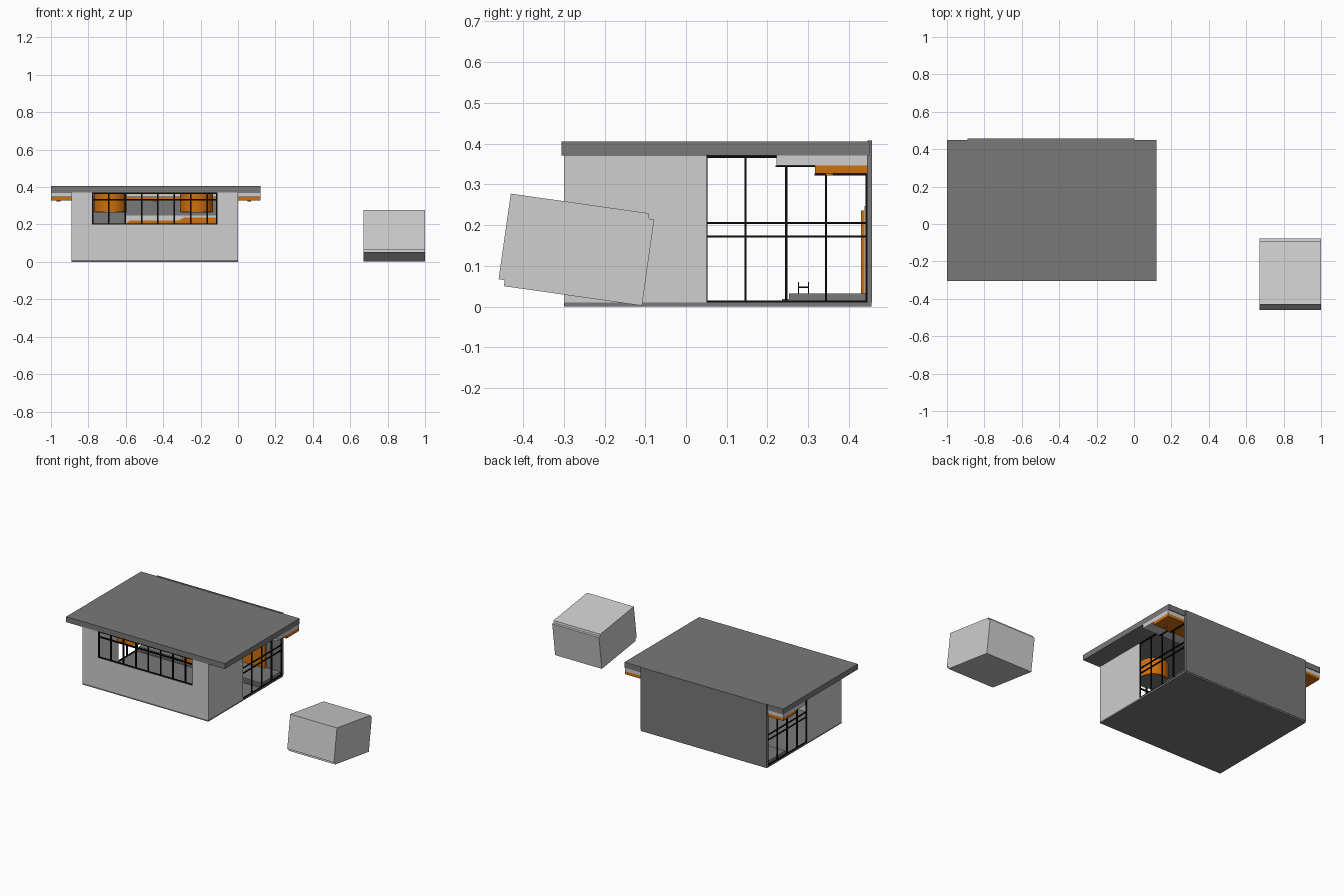
import bpy, bmesh, math

if "Cube" in bpy.data.objects:
    bpy.data.objects.remove(bpy.data.objects["Cube"])


def mat(name, rgb):
    m = bpy.data.materials.new(name)
    m.diffuse_color = (*rgb, 1)
    m.use_nodes = True
    m.node_tree.nodes["Principled BSDF"].inputs["Base Color"].default_value = m.diffuse_color
    return m


LIGHT = mat("light_grey", (0.62, 0.62, 0.62))
DARK = mat("dark_grey", (0.19, 0.19, 0.19))
ORANGE = mat("orange", (0.62, 0.16, 0.004))
BLACK = mat("black", (0.004, 0.004, 0.004))


def finish(name, bm, m):
    bmesh.ops.recalc_face_normals(bm, faces=bm.faces)
    me = bpy.data.meshes.new(name)
    bm.to_mesh(me)
    bm.free()
    me.materials.append(m)
    ob = bpy.data.objects.new(name, me)
    bpy.context.collection.objects.link(ob)
    return ob


def add_box(bm, x0, x1, y0, y1, z0, z1):
    vs = bmesh.ops.create_cube(bm, size=1)["verts"]
    for v in vs:
        v.co = (x0 + (v.co.x + .5) * (x1 - x0), y0 + (v.co.y + .5) * (y1 - y0),
                z0 + (v.co.z + .5) * (z1 - z0))


def boxes(name, m, *dims):
    bm = bmesh.new()
    for d in dims:
        add_box(bm, *d)
    return finish(name, bm, m)


def prism(name, m, ring, offset):
    bm = bmesh.new()
    f = bm.faces.new([bm.verts.new(p) for p in ring])
    ext = bmesh.ops.extrude_face_region(bm, geom=[f])["geom"]
    bmesh.ops.translate(bm, vec=offset, verts=[g for g in ext if isinstance(g, bmesh.types.BMVert)])
    if not f.is_valid or len(bm.faces) < len(ring) + 2:
        bm.faces.new([v for v in bm.verts][:len(ring)])
    return finish(name, bm, m)


def disc(name, m, x, y, z0, z1, r, n=32):
    bm = bmesh.new()
    bmesh.ops.create_cone(bm, cap_ends=True, segments=n, radius1=r, radius2=r, depth=z1 - z0)
    bmesh.ops.translate(bm, vec=(x, y, (z0 + z1) / 2), verts=bm.verts)
    ob = finish(name, bm, m)
    for p in ob.data.polygons:
        p.use_smooth = abs(p.normal.z) < 0.5
    return ob


X0, X1, T = -0.89, 0.0, 0.01

# shell of the house
boxes("floor", DARK, (X0, X1, -0.3, 0.455, 0, 0.01))
boxes("back_wall", DARK, (X0, X1, 0.445, 0.457, 0.01, 0.407))
boxes("roof", DARK, (-1, 0.12, -0.305, 0.45, 0.37, 0.405))
boxes("front_wall", LIGHT, (X0, -0.78, -0.3, -0.29, 0.01, 0.37),
      (-0.11, X1, -0.3, -0.29, 0.01, 0.37), (-0.78, -0.11, -0.3, -0.29, 0.01, 0.2))
boxes("side_walls", LIGHT, (X0, X0 + T, -0.29, 0.05, 0.01, 0.37),
      (X1 - T, X1, -0.29, 0.05, 0.01, 0.37))

# stepped ceiling, running out under the eaves
boxes("ceiling_step_upper", LIGHT, (-1, 0.12, 0.222, 0.445, 0.346, 0.37))
boxes("ceiling_step_lower", ORANGE, (-1, 0.12, 0.317, 0.445, 0.327, 0.346))
for x in (-0.96, -0.7, -0.445, -0.19, 0.06):
    disc("downlight", ORANGE, x, 0.352, 0.322, 0.327, 0.01, 16)

# front window frame
F = 0.004
bars = [(x - F, x + F, -0.298, -0.29, 0.2, 0.37)
        for x in (-0.777, -0.69, -0.603, -0.515, -0.428, -0.34, -0.253, -0.165, -0.113)]
bars += [(-0.78, -0.11, -0.298, -0.29, z - F, z + F) for z in (0.202, 0.333, 0.367)]
boxes("front_window_frame", BLACK, *bars)

# side window frames follow the ceiling steps
F = 0.0025
for side, xa in (("left", X0), ("right", X1 - 0.008)):
    xb = xa + 0.008
    bars = [(xa, xb, y - F, y + F, 0.01, z) for y, z in
            ((0.05, 0.37), (0.146, 0.37), (0.246, 0.346), (0.344, 0.327), (0.4425, 0.327))]
    bars += [(xa, xb, 0.05, 0.443, z - F, z + F) for z in (0.0125, 0.172, 0.205)]
    bars += [(xa, xb, 0.05, 0.222, 0.365, 0.37), (xa, xb, 0.22, 0.317, 0.342, 0.346),
             (xa, xb, 0.315, 0.443, 0.322, 0.327)]
    boxes(side + "_window_frame", BLACK, *bars)

# hanging drum lamps with dark undersides
for x in (-0.683, -0.222):
    disc("drum_lamp", ORANGE, x, -0.095, 0.266, 0.37, 0.0875, 48)
    disc("drum_lamp_underside", DARK, x, -0.095, 0.264, 0.267, 0.08, 48)

# raised platform, step and small stands
boxes("platform", DARK, (X0 + T, X1 - T, 0.253, 0.444, 0.01, 0.032))
boxes("platform_step", DARK, (X0 + T, X1 - T, 0.236, 0.253, 0.01, 0.018))
stands = []
for x in (-0.6, -0.3):
    stands += [(x + dx, x + dx + 0.002, y, y + 0.002, 0.032, 0.06)
               for dx in (0, 0.026) for y in (0.275, 0.3)]
    stands.append((x, x + 0.028, 0.275, 0.302, 0.046, 0.049))
boxes("small_stands", BLACK, *stands)

# panels on the back wall
boxes("wall_board", LIGHT, (-0.6, -0.11, 0.438, 0.445, 0.032, 0.247))
prism("wall_panel", ORANGE, [(x, 0.43, z) for x, z in (
    (-0.6, 0.032), (-0.11, 0.032), (-0.11, 0.236), (-0.29, 0.236), (-0.32, 0.22), (-0.58, 0.22),
    (-0.6, 0.205))], (0, 0.008, 0))

# separate tilted block with stepped edges
prism("tilted_block", LIGHT, [(0.67, y, z) for y, z in (
    (-0.43, 0.277), (-0.092, 0.229), (-0.09, 0.215), (-0.078, 0.213), (-0.108, 0.002),
    (-0.447, 0.05), (-0.445, 0.065), (-0.46, 0.067))], (0.33, 0, 0))
